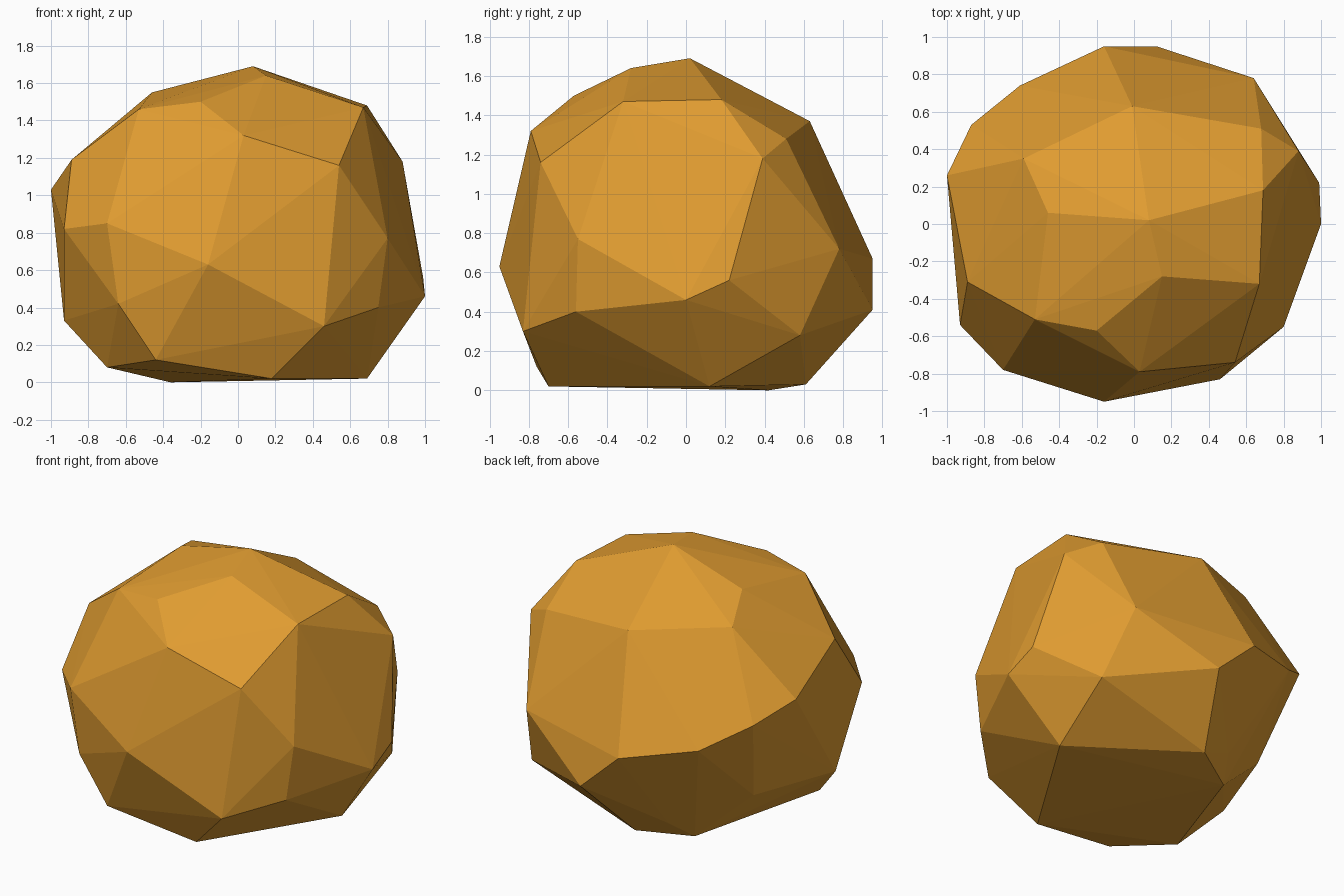
import bpy
import bmesh

# Remove the default cube only
default_cube = bpy.data.objects.get("Cube")
if default_cube:
    bpy.data.objects.remove(default_cube, do_unlink=True)


def make_material(name, colour):
    material = bpy.data.materials.new(name)
    material.use_nodes = True
    material.diffuse_color = colour
    shader = next(n for n in material.node_tree.nodes if n.type == "BSDF_PRINCIPLED")
    shader.inputs["Base Color"].default_value = colour
    shader.inputs["Roughness"].default_value = 0.9
    return material


def make_faceted_lump(name, corner_bands, material):
    """Wrap flat facets around bands of corner points."""
    bm = bmesh.new()
    for band in corner_bands:
        for corner in band:
            bm.verts.new(corner)
    hull = bmesh.ops.convex_hull(bm, input=bm.verts[:])
    unused = {g for g in hull["geom_interior"] + hull["geom_unused"]
              if isinstance(g, bmesh.types.BMVert)}
    bmesh.ops.delete(bm, geom=list(unused), context="VERTS")
    bmesh.ops.recalc_face_normals(bm, faces=bm.faces[:])
    for face in bm.faces:
        face.smooth = False
    mesh = bpy.data.meshes.new(name)
    bm.to_mesh(mesh)
    bm.free()
    mesh.materials.append(material)
    lump = bpy.data.objects.new(name, mesh)
    bpy.context.scene.collection.objects.link(lump)
    return lump


# Flat underside and the corners just above it
base = [
    (-.36, .42, 0), (.69, .12, .02), (.18, -.7, .02), (-.05, .61, .03),
    (-.7, -.42, .08), (-.44, -.76, .12), (-.27, .57, .12),
]

# Lower flank
lower = [
    (.74, .58, .28), (.46, -.83, .3), (-.93, -.26, .33), (-.72, .31, .33),
    (.75, -.56, .4), (.12, .95, .41), (-.64, -.77, .42), (1, 0, .46),
    (.99, .22, .56),
]

# Widest part
middle = [
    (-.16, -.95, .63), (-.16, .95, .67), (.64, .78, .72), (-.61, .74, .76),
    (.8, -.55, .77), (-.93, -.54, .82), (-.7, -.78, .85), (-.87, .53, .92),
    (-1, .26, 1.03),
]

# Shoulders
upper = [
    (.54, -.74, 1.16), (.88, .39, 1.18), (-.89, -.31, 1.19),
    (.68, .51, 1.28), (.03, -.79, 1.32), (-.01, .63, 1.37),
]

# Crown
crown = [
    (-.59, .35, 1.44), (-.53, -.51, 1.46), (.67, -.32, 1.47), (.69, .18, 1.48),
    (-.2, -.57, 1.5), (-.46, .06, 1.55), (.15, -.28, 1.64), (.08, .02, 1.69),
]

ochre = make_material("ochre", (.74, .33, .03, 1))
make_faceted_lump("faceted_nugget", [base, lower, middle, upper, crown], ochre)
